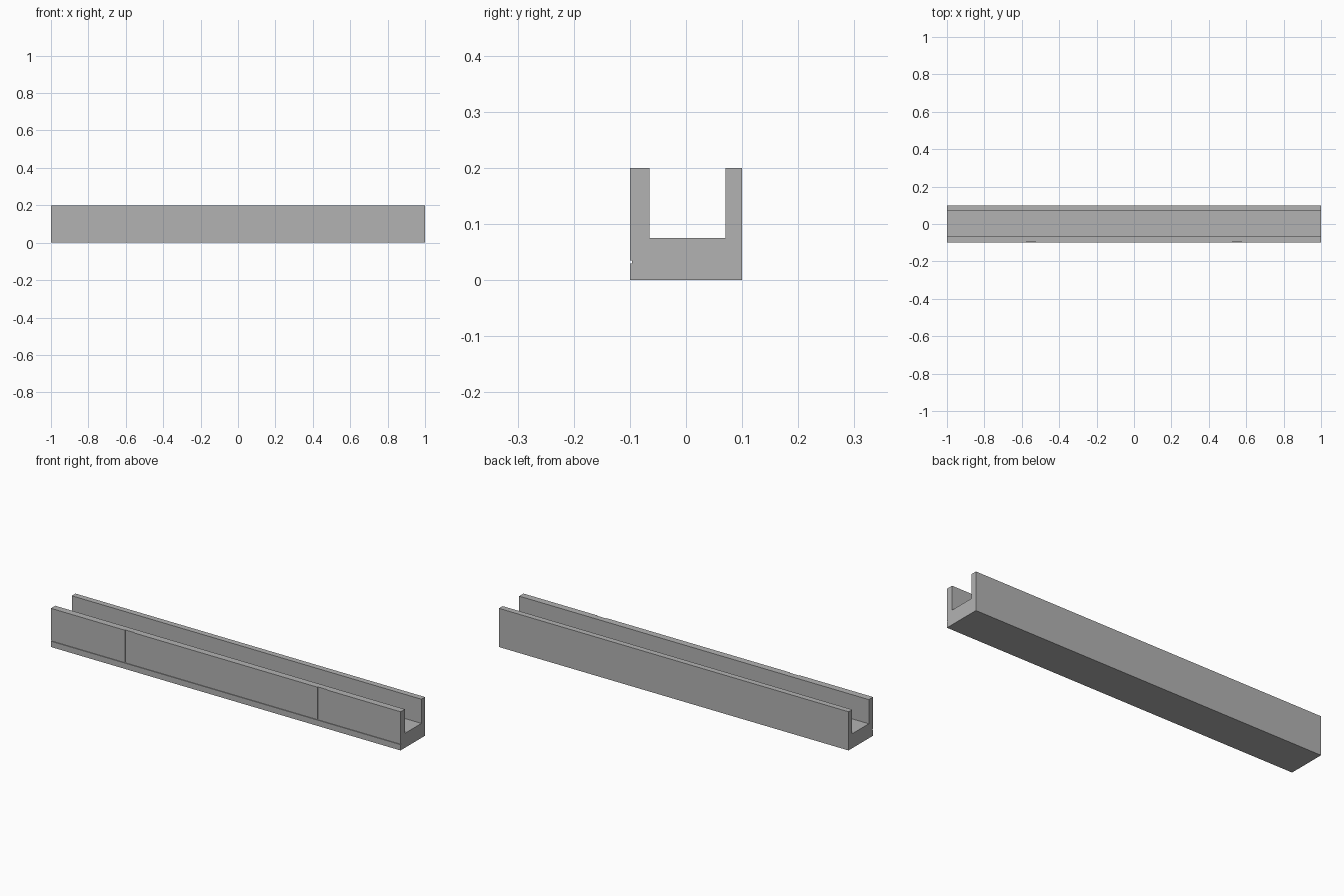
import bpy
import bmesh

default_cube = bpy.data.objects.get("Cube")
if default_cube:
    bpy.data.objects.remove(default_cube, do_unlink=True)

# Single plain concrete grey
concrete = bpy.data.materials.new("concrete_grey")
concrete.use_nodes = True
colour = (0.45, 0.45, 0.45, 1)
concrete.diffuse_color = colour
concrete.node_tree.nodes["Principled BSDF"].inputs["Base Color"].default_value = colour


def extrude_profile(name, profile, x0, x1):
    """Solid made by sweeping a (y, z) profile along x."""
    bm = bmesh.new()
    face = bm.faces.new([bm.verts.new((x0, y, z)) for y, z in profile])
    swept = bmesh.ops.extrude_face_region(bm, geom=[face])["geom"]
    verts = [v for v in swept if isinstance(v, bmesh.types.BMVert)]
    bmesh.ops.translate(bm, verts=verts, vec=(x1 - x0, 0, 0))
    bmesh.ops.recalc_face_normals(bm, faces=bm.faces)
    mesh = bpy.data.meshes.new(name)
    bm.to_mesh(mesh)
    bm.free()
    mesh.materials.append(concrete)
    obj = bpy.data.objects.new(name, mesh)
    bpy.context.collection.objects.link(obj)
    return obj


HALF = 1.0
FRONT, RECESS, BACK = -0.1, -0.096, 0.1
TOP, FLOOR = 0.2, 0.075
LEDGE, PANEL_BOTTOM = 0.03, 0.035
JOINT, JOINT_HALF = 0.551, 0.0265

# U-shaped channel with a projecting plinth along the front
extrude_profile("channel_body", [
    (FRONT, 0), (BACK, 0), (BACK, TOP), (0.07, TOP), (0.07, FLOOR),
    (-0.065, FLOOR), (-0.065, TOP), (RECESS, TOP), (RECESS, LEDGE), (FRONT, LEDGE),
], -HALF, HALF)

# Three thin facing panels, separated by shallow vertical joints
panel = [(FRONT, PANEL_BOTTOM), (RECESS, PANEL_BOTTOM), (RECESS, TOP), (FRONT, TOP)]
inner, outer = JOINT - JOINT_HALF, JOINT + JOINT_HALF
for name, x0, x1 in (("right_panel", -HALF, -outer),
                     ("middle_panel", -inner, inner),
                     ("left_panel", outer, HALF)):
    extrude_profile(name, panel, x0, x1)
